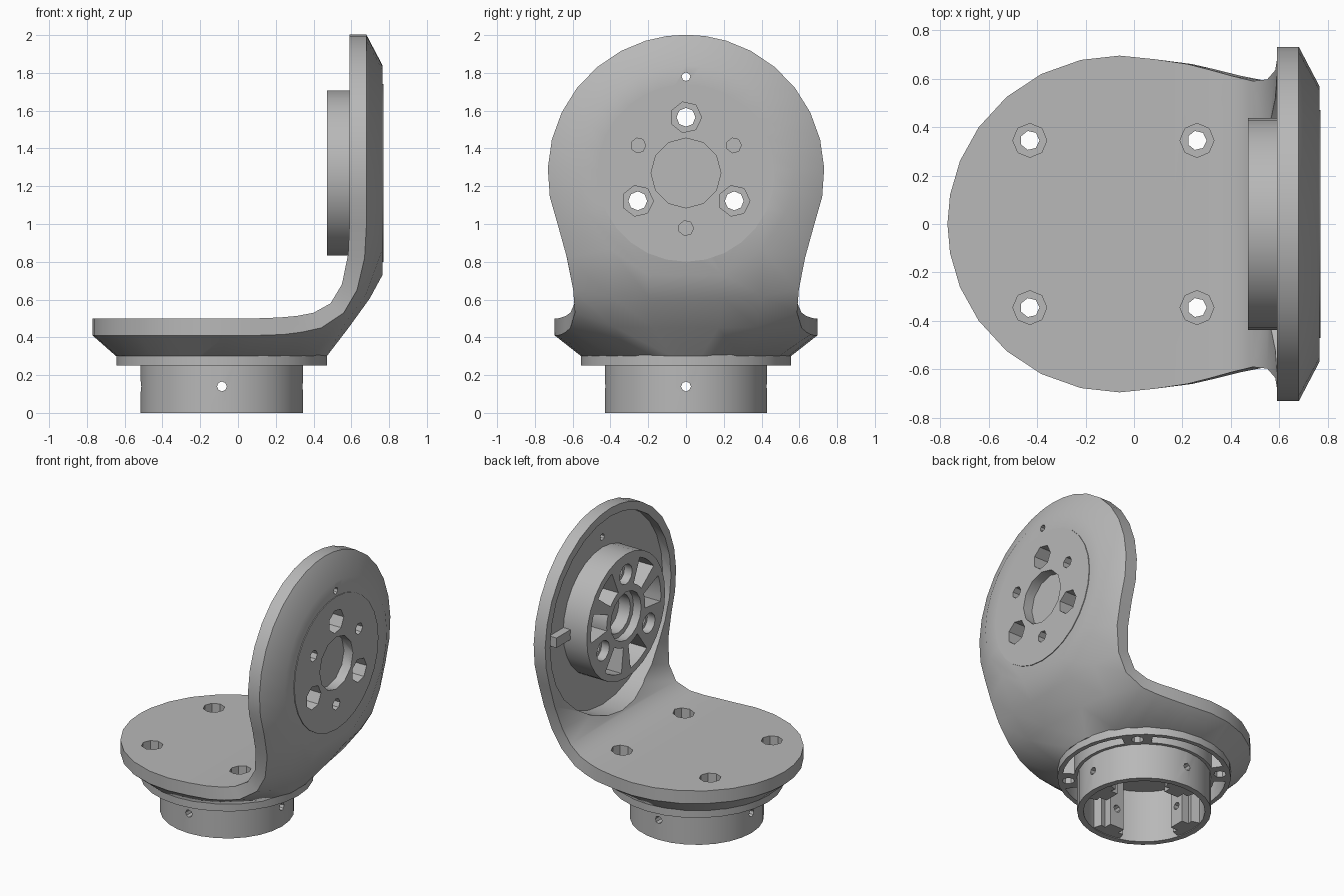
import bpy, bmesh
from math import sin, cos, pi, radians

if "Cube" in bpy.data.objects:
    bpy.data.objects.remove(bpy.data.objects["Cube"], do_unlink=True)

grey = bpy.data.materials.new("plain_grey")
grey.use_nodes = True
grey.diffuse_color = (0.48, 0.48, 0.48, 1)
grey.node_tree.nodes["Principled BSDF"].inputs["Base Color"].default_value = grey.diffuse_color

BASE_X, WALL_Z = -0.085, 1.27      # axes of the lower socket and the upright hub


def finish(bm, name):
    bmesh.ops.remove_doubles(bm, verts=bm.verts, dist=0.0005)
    bmesh.ops.recalc_face_normals(bm, faces=bm.faces)
    mesh = bpy.data.meshes.new(name)
    bm.to_mesh(mesh)
    bm.free()
    mesh.materials.append(grey)
    obj = bpy.data.objects.new(name, mesh)
    bpy.context.collection.objects.link(obj)
    return obj


def prism(name, outline, axis, lo, hi):
    """Extrude a 2D outline along x, y or z."""
    place = {"x": lambda u, v, t: (t, u, v),
             "y": lambda u, v, t: (u, t, v),
             "z": lambda u, v, t: (u, v, t)}[axis]
    bm = bmesh.new()
    a = [bm.verts.new(place(u, v, lo)) for u, v in outline]
    b = [bm.verts.new(place(u, v, hi)) for u, v in outline]
    bm.faces.new(a)
    bm.faces.new(b)
    for i in range(len(a)):
        j = (i + 1) % len(a)
        bm.faces.new((a[i], a[j], b[j], b[i]))
    return finish(bm, name)


def circle(cu, cv, r, n):
    return [(cu + r * cos(2 * pi * i / n), cv + r * sin(2 * pi * i / n)) for i in range(n)]


def sector(cu, cv, r0, r1, mid, half, n=5):
    """Ring segment centred on the angle mid, in degrees."""
    angles = [radians(mid - half + 2 * half * i / n) for i in range(n + 1)]
    return ([(cu + r1 * cos(a), cv + r1 * sin(a)) for a in angles] +
            [(cu + r0 * cos(a), cv + r0 * sin(a)) for a in reversed(angles)])


def rect(u0, u1, v0, v1):
    return [(u0, v0), (u1, v0), (u1, v1), (u0, v1)]


def polar(angle, r):
    return r * cos(radians(angle)), r * sin(radians(angle))


def cut(cutter, *targets):
    """Subtract the cutter; a cut that would destroy its target is dropped."""
    for obj in targets:
        before = obj.data.copy()
        mod = obj.modifiers.new("cut", "BOOLEAN")
        mod.operation, mod.solver, mod.object = "DIFFERENCE", "EXACT", cutter
        bpy.context.view_layer.objects.active = obj
        bpy.ops.object.modifier_apply(modifier=mod.name)
        if len(obj.data.polygons) < len(before.polygons) / 2:
            obj.data = before
        else:
            bpy.data.meshes.remove(before)
    bpy.data.objects.remove(cutter, do_unlink=True)


# Bent bracket: rows of inner edge, rim edge, outer edge and outer face (x, z, half width)
stations = []
for deg in (180, 170, 158, 145, 131, 117, 103, 90, 78):
    c, s = polar(deg, 1)
    if deg == 180:
        s = 0
    stations.append([(-0.06 + 0.71 * c, 0.5, 0.695 * s),
                     (-0.06 + 0.71 * c, 0.41, 0.695 * s),
                     (BASE_X + 0.56 * c, 0.3, 0.555 * s),
                     (BASE_X + 0.45 * c, 0.3, 0.45 * s)])
# Rounded elbow between the floor disc and the upright
stations += [
    [(0.22, 0.505, 0.66), (0.24, 0.415, 0.66), (0.175, 0.3, 0.49), (0.1, 0.3, 0.37)],
    [(0.31, 0.513, 0.637), (0.34, 0.428, 0.637), (0.3, 0.3, 0.4), (0.2, 0.3, 0.3)],
    [(0.40, 0.53, 0.612), (0.44, 0.45, 0.612), (0.39, 0.3, 0.29), (0.47, 0.3, 0.08)],
    [(0.49, 0.58, 0.59), (0.56, 0.53, 0.588), (0.555, 0.455, 0.38), (0.585, 0.45, 0.17)],
    [(0.55, 0.68, 0.597), (0.63, 0.65, 0.597), (0.675, 0.62, 0.4), (0.697, 0.605, 0.19)],
    [(0.583, 0.84, 0.635), (0.67, 0.82, 0.63), (0.765, 0.867, 0.403), (0.765, 0.73, 0.195)],
]
for deg in (-22, -10, 2, 14, 26, 38, 50, 62, 73, 82, 90):
    c, s = polar(deg, 1)
    if deg == 90:
        c = 0
    stations.append([(x, WALL_Z + r * s, r * c) for x, r in
                     ((0.59, 0.732), (0.68, 0.732), (0.765, 0.57), (0.765, 0.46))])

bm = bmesh.new()
rings = []
for st in stations:
    left = [bm.verts.new((x, w, z)) for x, z, w in st]
    right = [bm.verts.new((x, -w, z)) for x, z, w in reversed(st)]
    rings.append(left + right)
for a, b in zip(rings, rings[1:]):
    for i in range(len(a)):
        j = (i + 1) % len(a)
        bm.faces.new((a[i], a[j], b[j], b[i]))
bracket = finish(bm, "bent_bracket")

# Lower socket
flange = prism("lower_flange", circle(BASE_X, 0, 0.557, 28), "z", 0.25, 0.31)
tube = prism("socket_tube", circle(BASE_X, 0, 0.43, 28), "z", 0, 0.32)
# Upright hub, outer face plate and stop tab
hub = prism("wall_hub", circle(0, WALL_Z, 0.438, 28), "x", 0.47, 0.69)
plate = prism("face_plate", circle(0, WALL_Z, 0.47, 28), "x", 0.72, 0.77)
tab = prism("stop_tab", rect(0.42, 0.59, 1.235, 1.305), "x", 0.6, 0.69)

# Dished inner side of the upright
cut(prism("dish_cutter", circle(0, WALL_Z, 0.675, 28), "x", 0.3, 0.655), bracket)

# Socket cavity, flange pockets and floor bolt holes
cut(prism("cavity_cutter", circle(BASE_X, 0, 0.39, 28), "z", -0.1, 0.37), bracket, flange, tube)
for k in range(4):
    cut(prism("pocket_cutter", sector(BASE_X, 0, 0.45, 0.525, 90 * k, 34, 8), "z", 0.2, 0.38),
        bracket, flange)
    x, y = polar(90 * k + 45, 0.488)
    cut(prism("bolt_cutter", circle(BASE_X + x, y, 0.04, 7), "z", 0.2, 0.6), bracket, flange)
    cut(prism("bolt_head_cutter", circle(BASE_X + x, y, 0.07, 8), "z", 0.39, 0.6), bracket)

# Keyed lugs inside the socket, drilled through with the tube wall
lugs = []
for k in range(4):
    lug = sector(0, 0, 0.33, 0.41, 0, 16)
    neck = rect(0.27, 0.34, -0.055, 0.055)
    for label, shape, top in (("lug", lug, 0.38), ("lug_neck", neck, 0.375)):
        a = radians(90 * k)
        turned = [(BASE_X + u * cos(a) - v * sin(a), u * sin(a) + v * cos(a)) for u, v in shape]
        lugs.append(prism("socket_%s_%d" % (label, k + 1), turned, "z", 0.005, top))
cut(prism("side_hole_cutter", circle(0, 0.14, 0.026, 8), "x", -1, 1), tube, *lugs)
cut(prism("front_hole_cutter", circle(BASE_X, 0.14, 0.026, 8), "y", -1, 1), tube, *lugs)

# Hub bolt holes, blind holes and web pockets
for k in range(3):
    base = 90 + 120 * k
    u, v = polar(base, 0.295)
    v += WALL_Z
    cut(prism("through_cutter", circle(u, v, 0.05, 8), "x", 0.3, 0.9), bracket, plate, hub)
    cut(prism("outer_head_cutter", circle(u, v, 0.083, 7), "x", 0.59, 0.9), bracket, plate, hub)
    cut(prism("inner_head_cutter", circle(u, v, 0.07, 12), "x", 0.3, 0.53), hub)
    u, v = polar(base + 60, 0.292)
    cut(prism("blind_cutter", circle(u, v + WALL_Z, 0.04, 7), "x", 0.67, 0.9), bracket, plate)
    for step in (38, 82):
        cut(prism("web_cutter", sector(0, WALL_Z, 0.215, 0.39, base + step, 14.5), "x", 0.3, 0.64), hub)

# Central bores and pin hole
cut(prism("outer_bore_cutter", circle(0, WALL_Z, 0.185, 12), "x", 0.7, 0.9), bracket, plate)
cut(prism("inner_bore_cutter", circle(0, WALL_Z, 0.17, 16), "x", 0.3, 0.53), hub)
cut(prism("deep_bore_cutter", circle(0, WALL_Z, 0.135, 16), "x", 0.3, 0.62), hub)
cut(prism("pin_cutter", circle(0, 1.78, 0.023, 8), "x", 0.3, 0.9), bracket)

# Smooth shading with sharp edges kept
bpy.ops.object.select_all(action="DESELECT")
for obj in [bracket, flange, tube, hub, plate, tab] + lugs:
    obj.select_set(True)
bpy.context.view_layer.objects.active = bracket
bpy.ops.object.shade_smooth_by_angle(angle=radians(38))
